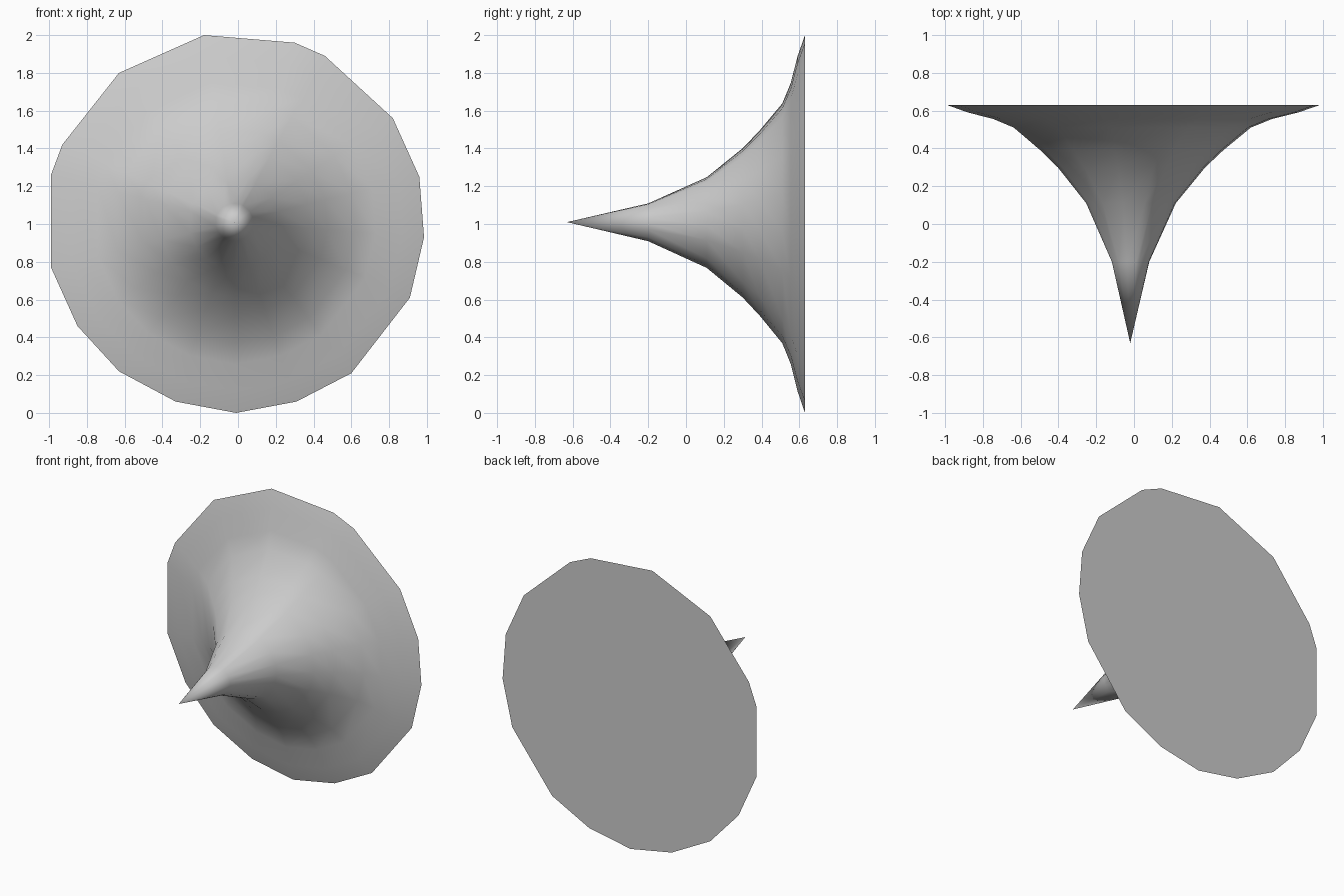
import bpy, bmesh

if "Cube" in bpy.data.objects:
    bpy.data.objects.remove(bpy.data.objects["Cube"])

# Irregular rim outline (x, z) at the flat back
RIM = [(-0.18, 2.0), (0.30, 1.96), (0.46, 1.89), (0.82, 1.56), (0.96, 1.25),
       (0.985, 0.93), (0.91, 0.61), (0.60, 0.21), (0.31, 0.06), (-0.01, 0.0),
       (-0.33, 0.06), (-0.63, 0.22), (-0.85, 0.46), (-0.99, 0.77),
       (-0.99, 1.26), (-0.93, 1.42), (-0.63, 1.80)]
# Flare profile: (depth y, fraction of rim size)
PROFILE = [(-0.20, 0.10), (0.11, 0.24), (0.30, 0.395), (0.39, 0.49), (0.51, 0.635),
           (0.555, 0.745), (0.59, 0.885), (0.63, 1.0)]
CX, CZ = -0.02, 1.01

bm = bmesh.new()
tip = bm.verts.new((CX, -0.63, CZ))
n = len(RIM)


def fan(center, ring):
    for i in range(n):
        bm.faces.new((center, ring[i], ring[(i + 1) % n]))


# Flared horn body
rings = [[bm.verts.new((CX + (x - CX) * s, y, CZ + (z - CZ) * s)) for x, z in RIM]
         for y, s in PROFILE]
fan(tip, rings[0])
for a, b in zip(rings, rings[1:]):
    for i in range(n):
        j = (i + 1) % n
        bm.faces.new((a[i], b[i], b[j], a[j]))

# Flat back disc
fan(bm.verts.new((CX, 0.63, CZ)), rings[-1])

bmesh.ops.recalc_face_normals(bm, faces=bm.faces)
mesh = bpy.data.meshes.new("flared_horn")
bm.to_mesh(mesh)
bm.free()
horn = bpy.data.objects.new("flared_horn", mesh)
bpy.context.collection.objects.link(horn)

# Smooth flare, crisp rim edge
bpy.context.view_layer.objects.active = horn
horn.select_set(True)
bpy.ops.object.shade_smooth_by_angle(angle=1.0)
